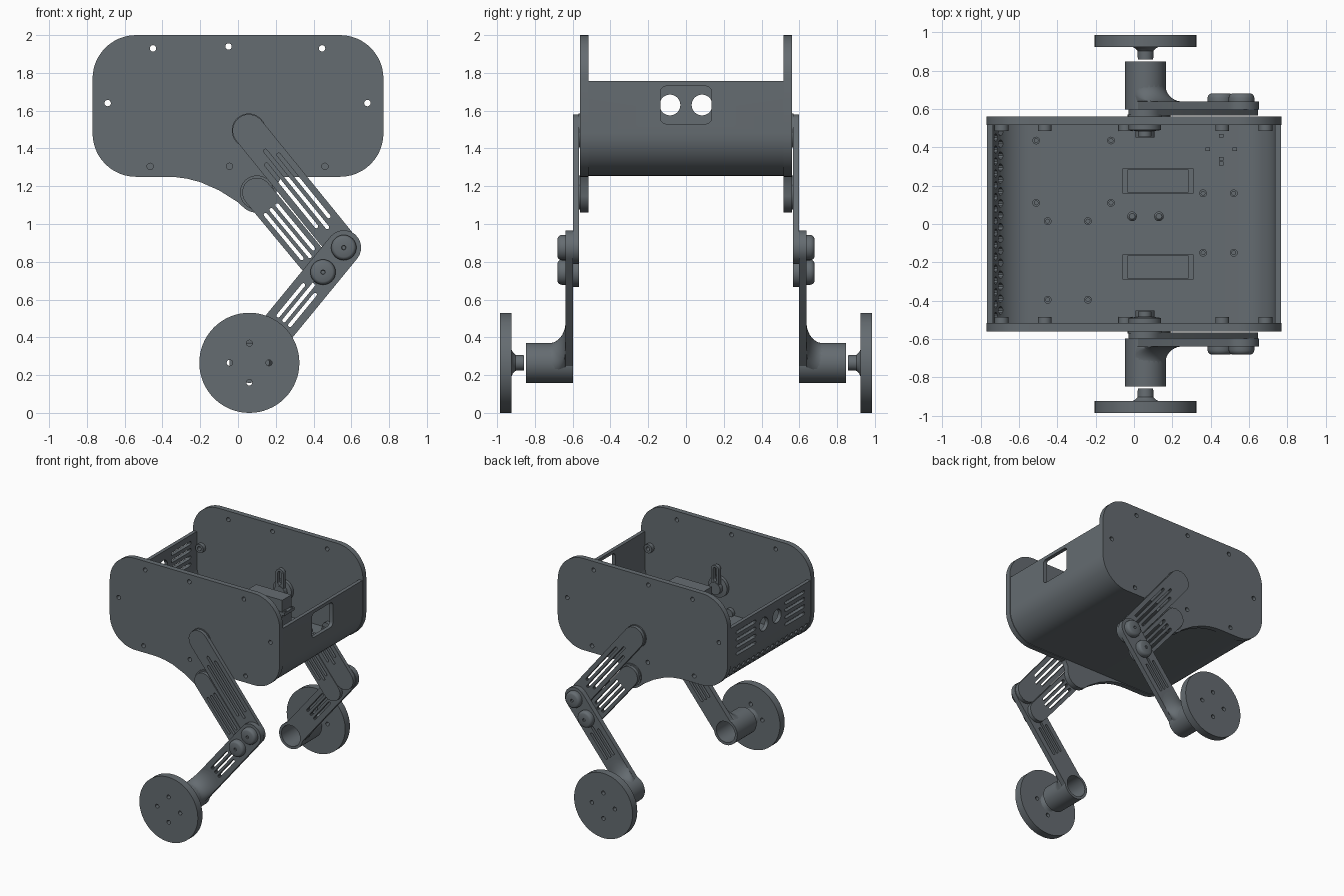
import bpy, bmesh
from math import sin, cos, pi, radians, atan2
from mathutils import Vector

if "Cube" in bpy.data.objects:
    bpy.data.objects.remove(bpy.data.objects["Cube"])

slate = bpy.data.materials.new("dark_slate")
slate.diffuse_color = (0.13, 0.15, 0.165, 1)
slate.use_nodes = True
slate.node_tree.nodes["Principled BSDF"].inputs["Base Color"].default_value = slate.diffuse_color


def arc(cx, cz, r, a0, a1, n=12):
    return [(cx + r * cos(radians(a0 + (a1 - a0) * i / n)),
             cz + r * sin(radians(a0 + (a1 - a0) * i / n))) for i in range(n + 1)]


def circle(cx, cz, r, n=32):
    return arc(cx, cz, r, 0, 360, n)[:-1]


def stadium(p, q, r, n=12):
    a = atan2(q[1] - p[1], q[0] - p[0]) * 180 / pi
    return arc(q[0], q[1], r, a - 90, a + 90, n) + arc(p[0], p[1], r, a + 90, a + 270, n)


def finish(name, bm):
    bmesh.ops.remove_doubles(bm, verts=bm.verts, dist=1e-5)
    bmesh.ops.recalc_face_normals(bm, faces=bm.faces)
    me = bpy.data.meshes.new(name)
    bm.to_mesh(me)
    bm.free()
    me.materials.append(slate)
    ob = bpy.data.objects.new(name, me)
    bpy.context.collection.objects.link(ob)
    return ob


def plate(name, loops, y0, y1):
    """Flat x-z outline (first loop) with holes (other loops), thick along y."""
    cu = bpy.data.curves.new(name, 'CURVE')
    cu.dimensions, cu.fill_mode, cu.extrude = '2D', 'BOTH', abs(y1 - y0) / 2
    for loop in loops:
        sp = cu.splines.new('POLY')
        sp.points.add(len(loop) - 1)
        for pt, (x, z) in zip(sp.points, loop):
            pt.co = (x, z, 0, 1)
        sp.use_cyclic_u = True
    tmp = bpy.data.objects.new("tmp", cu)
    bpy.context.collection.objects.link(tmp)
    me = bpy.data.meshes.new_from_object(tmp.evaluated_get(bpy.context.evaluated_depsgraph_get()))
    bm = bmesh.new()
    bm.from_mesh(me)
    for v in bm.verts:
        x, z, d = v.co
        v.co = (x, (y0 + y1) / 2 - d, z)
    bpy.data.objects.remove(tmp)
    bpy.data.meshes.remove(me)
    return finish(name, bm)


def loft(name, rings, closed_ends=False):
    bm = bmesh.new()
    vs = [[bm.verts.new(c) for c in ring] for ring in rings]
    for a, b in zip(vs, vs[1:]):
        for i in range(len(a)):
            j = (i + 1) % len(a)
            bm.faces.new((a[i], a[j], b[j], b[i]))
    if closed_ends:
        bm.faces.new(vs[0])
        bm.faces.new(vs[-1])
    return finish(name, bm)


def lathe(name, cx, cz, profile):
    """Turn (radius, y) points about an axis along y."""
    return loft(name, [[(x, y, z) for x, z in circle(cx, cz, r)] for r, y in profile], True)


def add_prism(bm, pts, vec):
    f = bm.faces.new([bm.verts.new(p) for p in pts])
    g = bmesh.ops.extrude_face_region(bm, geom=[f])['geom']
    bmesh.ops.translate(bm, vec=vec, verts=[e for e in g if isinstance(e, bmesh.types.BMVert)])


def add_box(bm, x0, x1, y0, y1, z0, z1):
    add_prism(bm, [(x0, y0, z0), (x1, y0, z0), (x1, y1, z0), (x0, y1, z0)], (0, 0, z1 - z0))


def pair(ob):
    """Copy a part from the -y side to the +y side."""
    me = ob.data.copy()
    for v in me.vertices:
        v.co.y *= -1
    me.flip_normals()
    bpy.context.collection.objects.link(bpy.data.objects.new(ob.name + "_back", me))


def bar(name, p, q, r, y0, y1, slots, extra=()):
    """Round-ended link with lengthwise slots given as (offset, start, end)."""
    P, Q = Vector(p), Vector(q)
    d = (Q - P).normalized()
    n = Vector((-d.y, d.x))
    cuts = [stadium(P + d * a + n * o, P + d * b + n * o, 0.01, 5) for o, a, b in slots]
    return plate(name, [stadium(p, q, r)] + cuts + list(extra), y0, y1)


HIP, HIP2, KNEE, KNEE2, AXLE = (0.057, 1.495), (0.1, 1.167), (0.56, 0.875), (0.45, 0.745), (0.06, 0.265)
BOLTS = [(-0.45, 1.93), (-0.05, 1.94), (0.445, 1.93), (-0.69, 1.64), (0.685, 1.64),
         (-0.465, 1.305), (-0.045, 1.305), (0.46, 1.305)]

# Side plates with the hanging lobe
outline = (arc(-0.54, 1.48, 0.23, 180, 270)
           + [(-0.38, 1.25), (-0.33, 1.248), (-0.27, 1.24), (-0.2, 1.222), (-0.1, 1.178), (0, 1.115)]
           + arc(0.1, 1.165, 0.105, 230, 350) + [(0.205, 1.2), (0.23, 1.25)]
           + arc(0.54, 1.48, 0.23, 270, 360) + arc(0.54, 1.77, 0.23, 0, 90) + arc(-0.54, 1.77, 0.23, 90, 180))
pair(plate("side_plate", [outline] + [circle(x, z, 0.017, 16) for x, z in BOLTS], -0.56, -0.517))

# Body trough between the plates
def u_path(o):
    return ([(-0.765 + o, 1.757)] + arc(-0.54, 1.48, 0.225 - o, 180, 270)
            + arc(0.54, 1.48, 0.225 - o, 270, 360) + [(0.765 - o, 1.757)])
shell = plate("body_shell", [u_path(0) + u_path(0.03)[::-1]], -0.52, 0.52)

# Openings: window, two eye holes, vent slots, corner perforation
bm = bmesh.new()
win = (arc(-0.105, 1.56, 0.03, 180, 270, 5) + arc(0.105, 1.56, 0.03, 270, 360, 5)
       + arc(0.105, 1.7, 0.03, 0, 90, 5) + arc(-0.105, 1.7, 0.03, 90, 180, 5))
add_prism(bm, [(0.68, y, z) for y, z in win], (0.2, 0, 0))
for s in (-1, 1):
    add_prism(bm, [(-0.85, y, z) for y, z in circle(s * 0.085, 1.63, 0.055)], (0.15, 0, 0))
    for k in range(4):
        z = 1.52 + 0.058 * k
        add_prism(bm, [(-0.85, y, z2) for y, z2 in stadium((s * 0.2, z), (s * 0.43, z), 0.013, 5)], (0.15, 0, 0))
for row, ang in enumerate((22, 37)):
    d = Vector((-cos(radians(ang)), 0, -sin(radians(ang))))
    side = Vector((-d.z, 0, d.x))
    for k in range(16):
        c = Vector((-0.54, -0.48 + 0.062 * k + 0.03 * row, 1.48)) + d * 0.16
        add_prism(bm, [c + side * u + Vector((0, v, 0)) for u, v in circle(0, 0, 0.02, 10)], d * 0.1)
cutter = finish("opening_cutter", bm)
cutter.hide_render = True
mod = shell.modifiers.new("openings", 'BOOLEAN')
mod.operation, mod.object, mod.solver = 'DIFFERENCE', cutter, 'EXACT'
bpy.context.view_layer.objects.active = shell
bpy.ops.object.modifier_apply(modifier=mod.name)
bpy.data.objects.remove(cutter)

# Screw bosses inside the plates, blind at the floor
for x, z in BOLTS[3:5]:
    pair(plate("screw_boss", [circle(x, z, 0.036, 20), circle(x, z, 0.017, 16)], -0.517, -0.485))
for x, z in BOLTS[5:]:
    pair(plate("floor_boss", [circle(x, z, 0.036, 20)], -0.522, -0.485))

# Floor standoffs, posts and small pins
for x, y in [(-0.51, 0.435), (-0.12, 0.435), (-0.51, 0.11), (-0.12, 0.11), (-0.45, 0.015), (-0.24, 0.015),
             (-0.45, -0.395), (-0.24, -0.395), (0.36, 0.16), (0.52, 0.16), (0.36, -0.15), (0.52, -0.15)]:
    loft("standoff", [[(a, b, z) for a, b in circle(x, y, r, 16)]
                      for r, z in ((0.02, 1.28), (0.02, 1.31), (0.01, 1.31), (0.01, 1.285))], True)
for x in (-0.01, 0.13):
    loft("floor_post", [[(a, b, z) for a, b in circle(x, 0.04, r, 20)]
                        for r, z in ((0.025, 1.28), (0.025, 1.37), (0.015, 1.38))], True)
bm = bmesh.new()
for x, y in [(0.455, 0.46), (0.455, 0.34), (0.455, 0.315), (0.385, 0.39), (0.525, 0.39)]:
    add_box(bm, x - 0.012, x + 0.012, y - 0.01, y + 0.01, 1.275, 1.31)
finish("floor_pins", bm)

# Servos: body with mounting flange
bm = bmesh.new()
add_box(bm, -0.035, 0.285, -0.285, -0.165, 1.275, 1.6)
add_box(bm, -0.06, 0.31, -0.29, -0.16, 1.48, 1.505)
for x in (-0.047, 0.297):
    for y in (-0.265, -0.185):
        add_prism(bm, [(a, b, 1.5) for a, b in circle(x, y, 0.009, 10)], (0, 0, 0.012))
pair(finish("servo", bm))

# Hip hub and crank inside each wall
pair(lathe("hip_hub", *HIP, [(0.085, -0.518), (0.085, -0.49), (0.05, -0.485), (0.05, -0.45)]))
pair(plate("hip_crank", [stadium(HIP, (HIP[0], 1.65), 0.035),
                         stadium((HIP[0], 1.57), (HIP[0], 1.65), 0.016)], -0.485, -0.455))
for c in (HIP, HIP2):
    pair(lathe("hip_spacer", *c, [(0.09, -0.555), (0.09, -0.57)]))

# Upper leg: two parallel links
pair(bar("upper_link", HIP, KNEE, 0.086, -0.597, -0.566,
         [(0.042, 0.2, 0.62), (0, 0.14, 0.66), (-0.042, 0.2, 0.62)]))
pair(bar("lower_link", HIP2, KNEE2, 0.078, -0.597, -0.566,
         [(0.04, 0.12, 0.42), (0, 0.12, 0.44), (-0.04, 0.12, 0.42)]))

# Shin with motor tube, curved fairing and end cap
pair(bar("shin", AXLE, KNEE, 0.092, -0.638, -0.598,
         [(-0.04, 0.29, 0.5), (0, 0.29, 0.54), (0.04, 0.29, 0.5)], [circle(*AXLE, 0.085)]))
pair(plate("motor_tube", [circle(*AXLE, 0.106, 48), circle(*AXLE, 0.085, 48)], -0.848, -0.598))
pair(plate("motor_tube_cap", [circle(*AXLE, 0.1), circle(*AXLE, 0.03)], -0.847, -0.825))
ax, kn = Vector(AXLE), Vector(KNEE)
d = (kn - ax).normalized()
rings = []
for i in range(11):
    t = i / 10 * pi / 2
    far = ax + d * (0.16 * (1 - sin(t)) + 0.001)
    y = -0.638 - 0.09 * (1 - cos(t))
    rings.append([(x, y, z) for x, z in stadium(AXLE, far, 0.092 + 0.013 * i / 10)])
pair(loft("motor_fairing", rings))

# Knee bolts with domed heads
for c in (KNEE, KNEE2):
    pair(lathe("knee_bolt", *c, [(0.055, -0.566), (0.055, -0.638), (0.067, -0.638), (0.067, -0.658), (0.064, -0.668),
                                 (0.058, -0.676), (0.05, -0.68), (0.012, -0.68), (0.01, -0.67)]))

# Wheels with bolt holes and hub
holes = [circle(AXLE[0] + 0.104 * cos(k * pi / 2), AXLE[1] + 0.104 * sin(k * pi / 2), 0.016, 16) for k in range(4)]
pair(plate("wheel", [circle(*AXLE, 0.265, 64)] + holes, -0.984, -0.923))
pair(lathe("wheel_hub", *AXLE, [(0.07, -0.923), (0.055, -0.916), (0.042, -0.902), (0.04, -0.858)]))

# Smooth the round surfaces, keep hard edges
for ob in bpy.data.objects:
    ob.select_set(True)
bpy.context.view_layer.objects.active = shell
bpy.ops.object.shade_smooth_by_angle(angle=radians(30))
